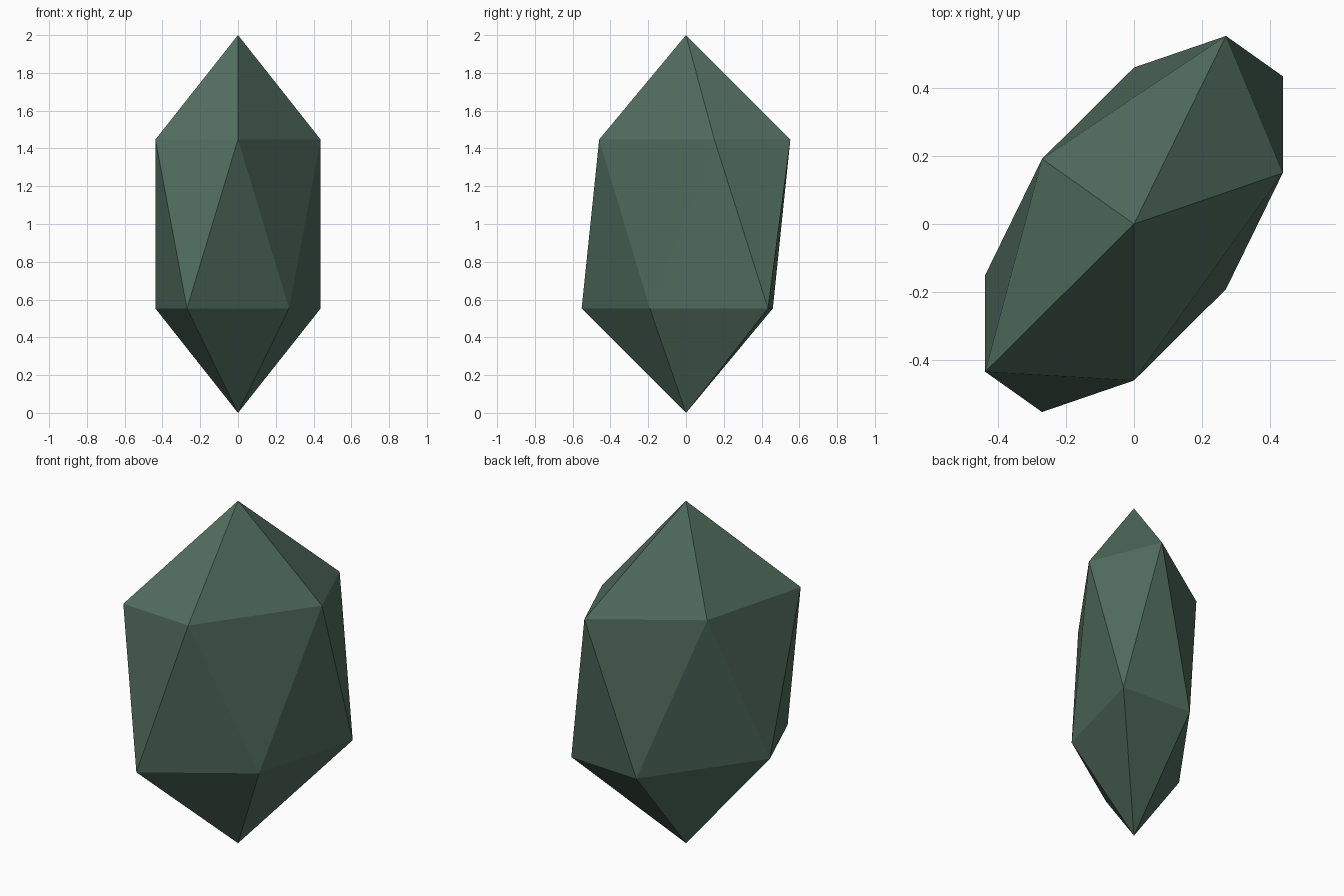
import bpy, bmesh, math
from mathutils import Matrix

if "Cube" in bpy.data.objects:
    bpy.data.objects.remove(bpy.data.objects["Cube"])

# Dark green stone
stone = bpy.data.materials.new("dark_green")
stone.diffuse_color = (0.084, 0.153, 0.114, 1)
stone.use_nodes = True
stone.node_tree.nodes["Principled BSDF"].inputs["Base Color"].default_value = stone.diffuse_color

# Gem: a 20-sided ball, turned, narrowed, and slanted sideways
NARROW, SLANT = 0.514, 0.668
turn = Matrix.Rotation(math.radians(-90), 4, 'Z')
slant = Matrix(((NARROW, 0, 0, 0),
                (NARROW * SLANT, NARROW, 0, 0),
                (0, 0, 1, 0),
                (0, 0, 0, 1)))
bm = bmesh.new()
bmesh.ops.create_icosphere(bm, subdivisions=1, radius=1)
bm.transform(Matrix.Translation((0, 0, 1)) @ slant @ turn)
bmesh.ops.recalc_face_normals(bm, faces=bm.faces)
for face in bm.faces:
    face.smooth = False

mesh = bpy.data.meshes.new("crystal")
bm.to_mesh(mesh)
bm.free()
mesh.materials.append(stone)
crystal = bpy.data.objects.new("crystal", mesh)
bpy.context.collection.objects.link(crystal)
